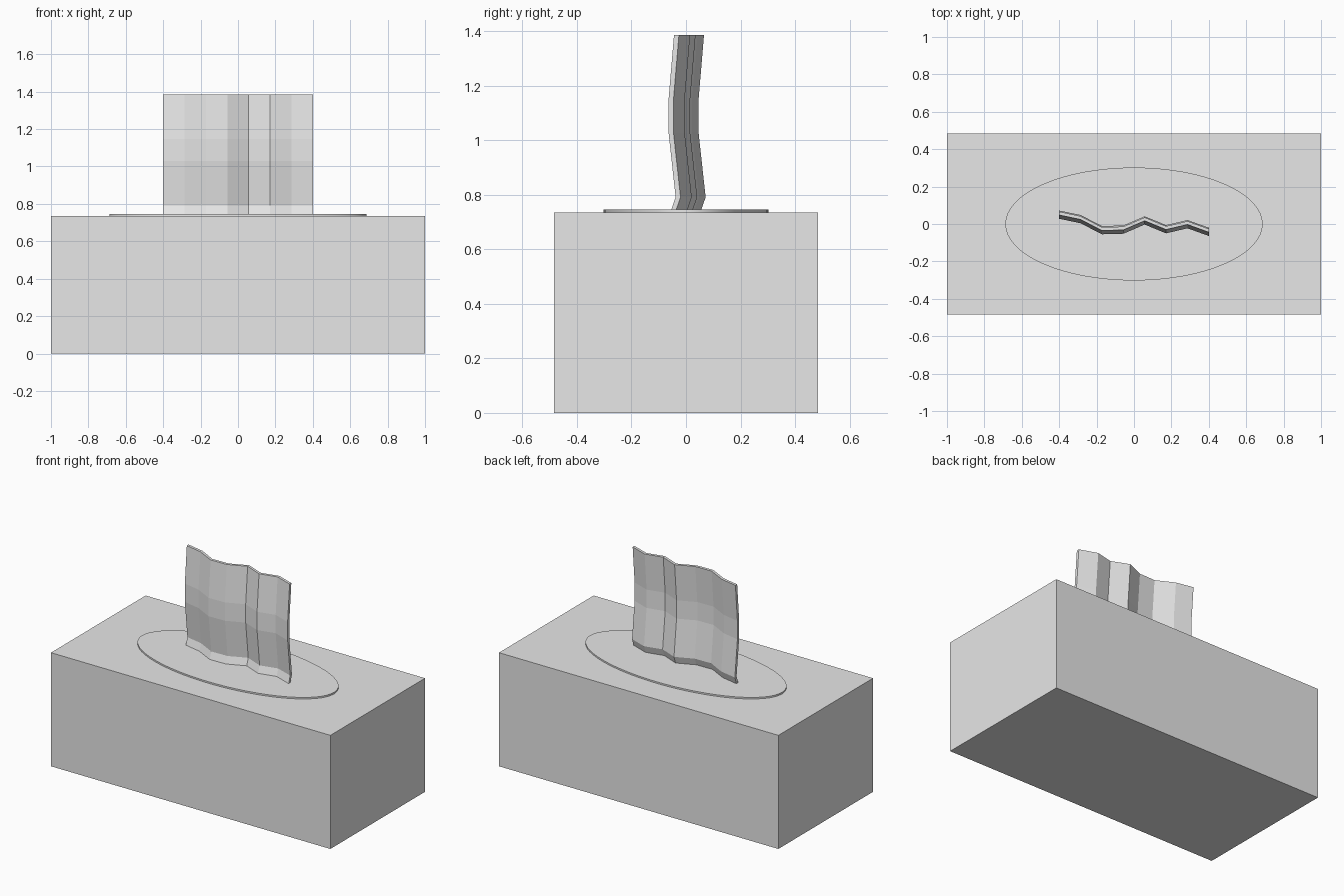
import bpy, bmesh

cube = bpy.data.objects.get("Cube")
if cube:
    bpy.data.objects.remove(cube, do_unlink=True)

grey = bpy.data.materials.new("plain grey")
grey.use_nodes = True
colour = (0.8, 0.8, 0.8, 1)
grey.diffuse_color = colour
grey.node_tree.nodes["Principled BSDF"].inputs["Base Color"].default_value = colour


def finish(obj, name):
    obj.name = name
    obj.data.materials.clear()
    obj.data.materials.append(grey)
    return obj


# Carton
bpy.ops.mesh.primitive_cube_add(size=1, location=(0, 0, 0.3675))
box = finish(bpy.context.object, "carton")
box.scale = (2, 0.968, 0.735)

# Oval rim around the opening
bpy.ops.mesh.primitive_cylinder_add(vertices=64, radius=1, depth=1, location=(0, 0, 0.735))
rim = finish(bpy.context.object, "opening_rim")
rim.scale = (0.688, 0.302, 0.02)
bpy.ops.object.shade_smooth_by_angle()

# Pleated tissue sheet: pleats run across x, a gentle bend runs up z
pleats = [0.066, 0.042, -0.017, -0.014, 0.035, -0.012, 0.015, -0.026]
bend = [-0.035, 0.006, -0.007, -0.02, -0.02, -0.01, 0]
width, bottom, top, thick = 0.8, 0.672, 1.385, 0.018

bm = bmesh.new()
layers = []
for side in (0, -thick):
    rows = []
    for j, lean in enumerate(bend):
        z = bottom + (top - bottom) * j / (len(bend) - 1)
        rows.append([bm.verts.new((width * (i / (len(pleats) - 1) - 0.5), p + lean + side, z))
                     for i, p in enumerate(pleats)])
    layers.append(rows)
    for low, high in zip(rows, rows[1:]):
        for i in range(len(pleats) - 1):
            bm.faces.new((low[i], low[i + 1], high[i + 1], high[i]))


def outline(rows):
    return (rows[0] + [r[-1] for r in rows[1:]] + rows[-1][-2::-1]
            + [r[0] for r in rows[-2:0:-1]])


# Close the thin edge between the two layers
back, front = (outline(rows) for rows in layers)
for i in range(len(back)):
    k = (i + 1) % len(back)
    bm.faces.new((back[i], back[k], front[k], front[i]))
bmesh.ops.recalc_face_normals(bm, faces=bm.faces)
mesh = bpy.data.meshes.new("tissue")
bm.to_mesh(mesh)
bm.free()
tissue = bpy.data.objects.new("tissue", mesh)
bpy.context.collection.objects.link(tissue)
finish(tissue, "tissue")
